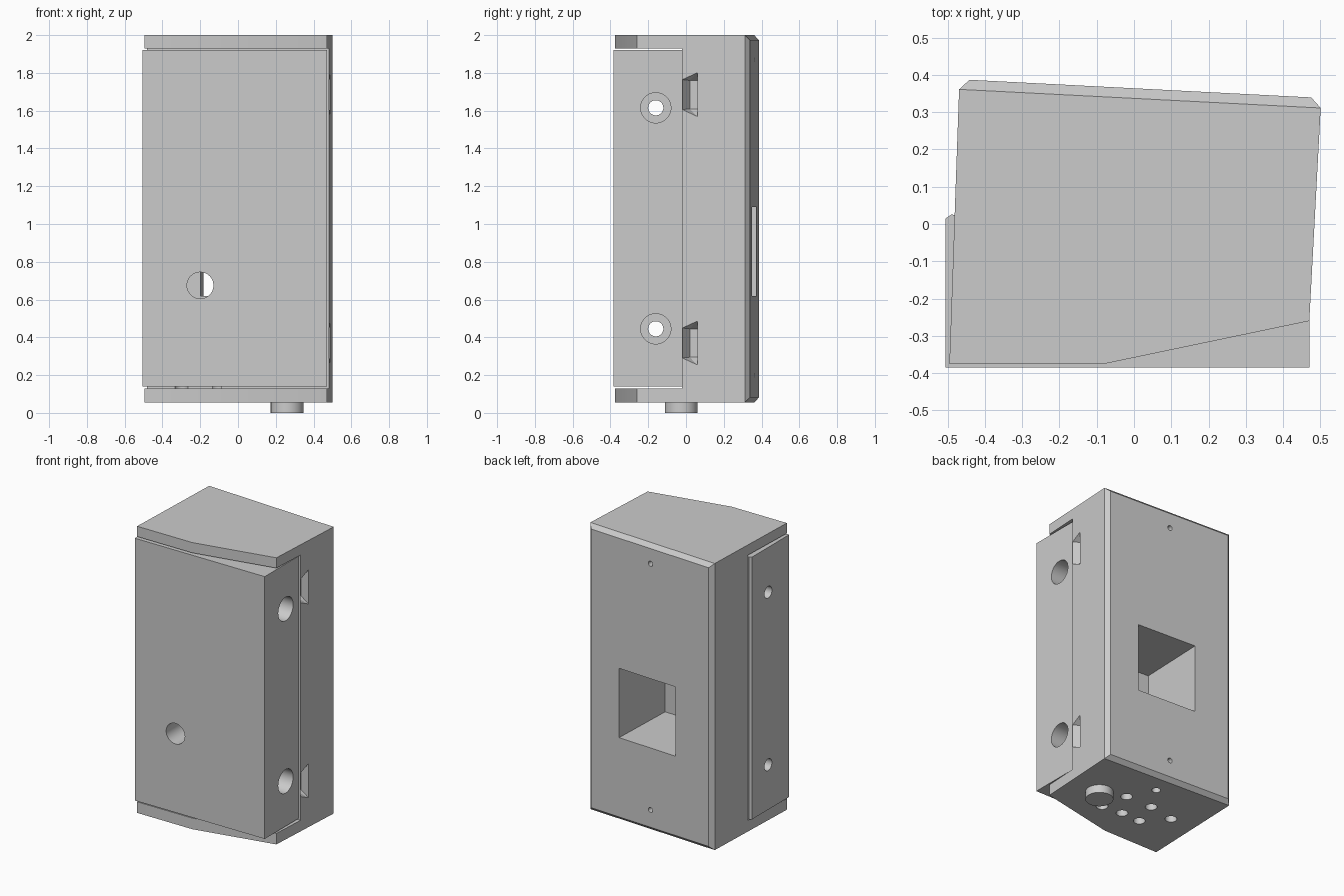
import bpy, bmesh, math
from mathutils import Vector, Matrix

if "Cube" in bpy.data.objects:
    bpy.data.objects.remove(bpy.data.objects["Cube"], do_unlink=True)

grey = bpy.data.materials.new("plain grey")
grey.use_nodes = True
COLOUR = (0.6, 0.6, 0.6, 1)
grey.diffuse_color = COLOUR
grey.node_tree.nodes["Principled BSDF"].inputs["Base Color"].default_value = COLOUR


def make_object(name, bm):
    bmesh.ops.recalc_face_normals(bm, faces=bm.faces[:])
    mesh = bpy.data.meshes.new(name)
    bm.to_mesh(mesh)
    bm.free()
    mesh.materials.append(grey)
    obj = bpy.data.objects.new(name, mesh)
    bpy.context.collection.objects.link(obj)
    return obj


def prism_mesh(outline, z0, z1):
    bm = bmesh.new()
    base = bm.faces.new([bm.verts.new((x, y, z0)) for x, y in outline])
    top = bmesh.ops.extrude_face_region(bm, geom=[base])["geom"]
    verts = [g for g in top if isinstance(g, bmesh.types.BMVert)]
    bmesh.ops.translate(bm, verts=verts, vec=(0, 0, z1 - z0))
    return bm


def cylinder(name, start, end, radius, segments=48):
    a, b = Vector(start), Vector(end)
    turn = (b - a).to_track_quat('Z', 'Y').to_matrix().to_4x4()
    bm = bmesh.new()
    bmesh.ops.create_cone(bm, cap_ends=True, segments=segments, radius1=radius,
                          radius2=radius, depth=(b - a).length,
                          matrix=Matrix.Translation((a + b) / 2) @ turn)
    return make_object(name, bm)


def hull(name, points):
    bm = bmesh.new()
    bmesh.ops.convex_hull(bm, input=[bm.verts.new(p) for p in points])
    return make_object(name, bm)


def cut(target, cutter, keep=False):
    cutter.hide_render = True
    mod = target.modifiers.new("cut", 'BOOLEAN')
    mod.operation = 'DIFFERENCE'
    mod.solver = 'EXACT'
    mod.object = cutter
    bpy.context.view_layer.objects.active = target
    bpy.ops.object.modifier_apply(modifier=mod.name)
    if not keep:
        bpy.data.objects.remove(cutter, do_unlink=True)


# Main body: slightly skewed block with chamfered back edges
outline = [(-0.495, -0.375), (-0.08, -0.375), (0.47, -0.26),
           (0.502, 0.338), (-0.468, 0.388)]
bm = prism_mesh(outline, 0.055, 2.0)
back = max(bm.faces, key=lambda f: f.calc_center_median().y)
bmesh.ops.bevel(bm, geom=list(back.edges), offset=0.027, segments=1,
                affect='EDGES', clamp_overlap=True)
body = make_object("body", bm)

# Front opening between the end caps
opening = [(-0.6, 0.03), (-0.6, -0.6), (0.6, -0.6), (0.6, -0.026)]
cut(body, make_object("opening_cutter", prism_mesh(opening, 0.13, 1.93)))

# Front cover
panel = [(-0.505, -0.385), (0.47, -0.385), (0.47, -0.02),
         (-0.49, 0.025), (-0.505, 0.015)]
cover = make_object("front_cover", prism_mesh(panel, 0.14, 1.92))

# Rear window running through the body into the cover
window = [(-0.2, -0.10), (0.24, -0.12), (0.262, 0.5), (-0.178, 0.5)]
tunnel = make_object("window_cutter", prism_mesh(window, 0.62, 1.09))
cut(body, tunnel, keep=True)
cut(cover, tunnel)

# Viewing hole in the front
cut(cover, cylinder("front_hole_cutter", (-0.2, -0.6, 0.675), (-0.2, -0.09, 0.675), 0.07))

# Stepped cross holes through the cover, and latch notches beside them
for z_hole, z_notch in ((0.445, 0.37), (1.615, 1.685)):
    cut(cover, cylinder("cross_hole_cutter", (-0.7, -0.16, z_hole), (0.7, -0.16, z_hole), 0.04))
    cut(cover, cylinder("counterbore_cutter", (0.3, -0.16, z_hole), (0.7, -0.16, z_hole), 0.08))
    points = []
    for s in (-1, 1):
        points += [(0.49, -0.024, z_notch + s * 0.08), (0.49, 0.06, z_notch + s * 0.117),
                   (0.43, 0.02, z_notch + s * 0.075), (0.43, 0.06, z_notch + s * 0.075),
                   (0.52, -0.024, z_notch + s * 0.08), (0.52, 0.06, z_notch + s * 0.117)]
    cut(body, hull("notch_cutter", points))

# Connector holes in the underside
for x, y, r in ((0.09, 0.035, 0.037), (0.0, 0.215, 0.028), (-0.11, 0.035, 0.037),
                (-0.02, -0.14, 0.037), (-0.165, -0.145, 0.037),
                (-0.3, 0.0, 0.037), (0.13, -0.155, 0.037)):
    cut(body, cylinder("connector_cutter", (x, y, 0), (x, y, 0.16), r, 32))

# Screw holes in the back
for z in (0.2, 1.87):
    cut(body, cylinder("screw_cutter", (0.01, 0.25, z), (0.015, 0.5, z), 0.017, 24))

# Round knob under the body
knob = cylinder("bottom_knob", (0.26, -0.025, 0), (0.26, -0.025, 0.08), 0.087)

# Smooth the round walls and keep the hard edges
for obj in (body, cover, knob):
    bpy.ops.object.select_all(action='DESELECT')
    obj.select_set(True)
    bpy.context.view_layer.objects.active = obj
    bpy.ops.object.shade_smooth_by_angle(angle=math.radians(25))
